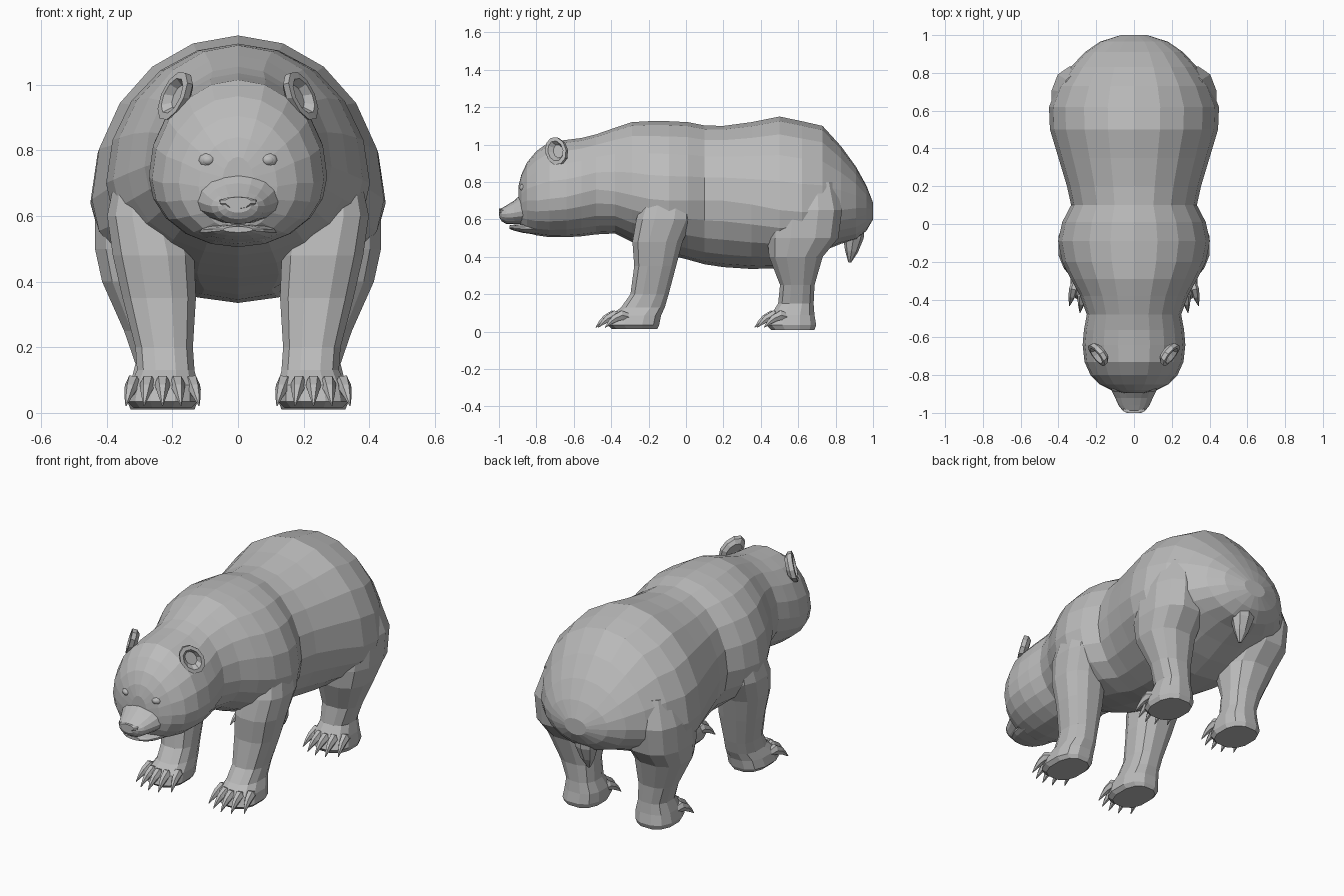
import bpy, bmesh, math
from mathutils import Vector

if "Cube" in bpy.data.objects:
    bpy.data.objects.remove(bpy.data.objects["Cube"])

fur = bpy.data.materials.new("grey_fur")
fur.diffuse_color = (0.5, 0.5, 0.5, 1)
fur.use_nodes = True
fur.node_tree.nodes["Principled BSDF"].inputs["Base Color"].default_value = fur.diffuse_color


def loft(name, rings, smooth=False):
    """Skin a list of equal-length point rings and cap both ends."""
    bm = bmesh.new()
    vs = [[bm.verts.new(p) for p in r] for r in rings]
    n = len(vs[0])
    for a, b in zip(vs, vs[1:]):
        for i in range(n):
            j = (i + 1) % n
            bm.faces.new((a[i], a[j], b[j], b[i]))
    bm.faces.new(vs[0])
    bm.faces.new(vs[-1])
    bmesh.ops.recalc_face_normals(bm, faces=bm.faces)
    if bm.calc_volume(signed=True) < 0:
        bmesh.ops.reverse_faces(bm, faces=bm.faces)
    me = bpy.data.meshes.new(name)
    bm.to_mesh(me)
    bm.free()
    me.materials.append(fur)
    for p in me.polygons:
        p.use_smooth = smooth
    ob = bpy.data.objects.new(name, me)
    bpy.context.collection.objects.link(ob)
    return ob


def section(y, top, mid, bot, hw, n):
    """Upright ring at y: half ellipse above mid, half ellipse below."""
    pts = []
    for i in range(n):
        a = 2 * math.pi * i / n
        c = math.cos(a)
        pts.append((hw * math.sin(a), y, mid + c * ((top - mid) if c > 0 else (mid - bot))))
    return pts


def leg_ring(s, z, y0, y1, x0, x1, n=12):
    """Level ring with softly squared corners."""
    def sq(t):
        return math.copysign(abs(t) ** 0.8, t)
    pts = []
    for i in range(n):
        a = 2 * math.pi * (i + 0.5) / n
        pts.append((s * ((x0 + x1) / 2 + (x1 - x0) / 2 * sq(math.cos(a))),
                    (y0 + y1) / 2 + (y1 - y0) / 2 * sq(math.sin(a)), z))
    return pts


def tube(name, pts, radii, n=6, flat=1.0):
    """Tapered tube along a path; flat scales its sideways width."""
    rings = []
    for k, (p, r) in enumerate(zip(pts, radii)):
        d = (Vector(pts[min(k + 1, len(pts) - 1)]) - Vector(pts[max(k - 1, 0)])).normalized()
        v = d.cross(Vector((1, 0, 0))).normalized()
        u = v.cross(d)
        rings.append([Vector(p) + r * (flat * math.cos(t) * u + math.sin(t) * v)
                      for t in (2 * math.pi * i / n for i in range(n))])
    return loft(name, rings)


def fuse(target, part):
    """Fuse a part into the skin; leave it as its own part if that fails."""
    m = target.modifiers.new("fuse", 'BOOLEAN')
    m.operation, m.solver, m.object = 'UNION', 'EXACT', part
    bpy.context.view_layer.update()
    dg = bpy.context.evaluated_depsgraph_get()
    me = bpy.data.meshes.new_from_object(target.evaluated_get(dg))
    target.modifiers.clear()
    if len(me.polygons) > len(target.data.polygons) * 0.85:
        target.data = me
        bpy.data.objects.remove(part)


# Head, neck, trunk and rump: y, top, mid, bottom, half width
TRUNK = [
    (-.895, .78, .69, .60, .05), (-.88, .84, .69, .555, .12), (-.85, .905, .70, .53, .18),
    (-.80, .965, .70, .515, .23), (-.73, 1.015, .71, .505, .262), (-.64, 1.025, .72, .505, .272),
    (-.56, 1.035, .74, .51, .265), (-.48, 1.055, .76, .52, .25), (-.38, 1.09, .75, .525, .285),
    (-.29, 1.12, .73, .48, .335), (-.20, 1.125, .71, .445, .38), (-.09, 1.125, .70, .41, .402),
    (.01, 1.12, .70, .385, .38), (.10, 1.102, .70, .36, .333), (.20, 1.10, .70, .345, .355),
    (.35, 1.12, .68, .335, .40), (.50, 1.15, .65, .34, .445), (.62, 1.125, .64, .38, .45),
    (.73, 1.10, .64, .43, .405), (.83, .99, .65, .47, .335), (.91, .88, .66, .49, .26),
    (.965, .78, .66, .54, .18), (1.0, .69, .65, .60, .07)]
body = loft("body", [section(*r, 20) for r in TRUNK])

# Muzzle and lower jaw
MUZZLE = [(-.78, .80, .66, .58, .15), (-.87, .745, .645, .575, .125), (-.92, .70, .635, .575, .10),
          (-.96, .675, .63, .575, .082), (-.985, .66, .63, .59, .062), (-.997, .648, .632, .61, .04)]
JAW = [(-.78, .60, .56, .515, .13), (-.87, .575, .555, .528, .105),
       (-.92, .572, .556, .54, .08), (-.945, .568, .558, .55, .045)]
parts = [loft("muzzle", [section(*r, 16) for r in MUZZLE]),
         loft("jaw", [section(*r, 14) for r in JAW])]

# Legs with paws: z, y range, x range
FRONT = [(.75, -.22, .04, .2, .37), (.6, -.27, .04, .16, .402), (.48, -.29, -.015, .13, .385),
         (.35, -.28, -.05, .125, .355), (.2, -.30, -.09, .135, .315), (.13, -.35, -.11, .13, .31),
         (.085, -.41, -.13, .12, .33), (.035, -.425, -.14, .12, .34), (.015, -.40, -.15, .14, .32)]
REAR = [(.8, .5, .8, .2, .38), (.65, .44, .84, .14, .44), (.5, .43, .82, .13, .44),
        (.4, .44, .735, .13, .418), (.25, .50, .69, .14, .35), (.15, .49, .685, .14, .315),
        (.09, .45, .69, .12, .33), (.035, .425, .70, .12, .34), (.01, .45, .69, .13, .33)]
for s, side in ((-1, "left"), (1, "right")):
    for label, table in (("front", FRONT), ("rear", REAR)):
        parts.append(loft(f"{label}_{side}_leg", [leg_ring(s, *r) for r in table]))

# Tail hanging under the rump
parts.append(tube("tail", [(0, .89, .60), (0, .895, .50), (0, .885, .43), (0, .875, .37)],
                  [.07, .055, .035, .008], 8, 1.2))
for p in parts:
    fuse(body, p)

# Nose pad
loft("nose", [section(y, .658, .645, .622, w, 10)
              for y, w in ((-.96, .06), (-.992, .058), (-1.0, .04))])

for s, side in ((-1, "left"), (1, "right")):
    # Toes and curved claws fanned across each paw
    for label, yf in (("front", -.405), ("rear", .445)):
        for k in range(5):
            f = (k - 2) / 2
            x, y = s * .23 + .092 * f, yf + .05 * f * f
            dx = .25 * f
            path = [(x + dx * d, y - d, z) for d, z in
                    ((-.06, .075), (-.01, .088), (.025, .07), (.05, .05), (.078, .022))]
            tube(f"{label}_{side}_claw", path, [.02, .029, .022, .014, .002], 6, .85)

    # Cupped ear: back, rim, inner rim and hollow
    c = Vector((s * .19, -.69, .965))
    u = Vector((s * .60, .80, -.25)).normalized()
    v = Vector((s * -.25, .1, 1)).normalized()
    nrm = Vector((s * .78, -.6, .1)).normalized()
    ear = []
    for size, depth in ((.045, -.03), (.068, -.012), (.072, .012), (.052, .014), (.034, -.012)):
        ear.append([c + nrm * depth + size * (math.cos(t) * u + 1.05 * math.sin(t) * v)
                    for t in (math.pi * (i + .5) / 5 for i in range(10))])
    loft(f"{side}_ear", ear)

    # Eyeball and lid ring
    for part, r, y in (("eye", .021, -.876), ("eyelid", .029, -.868)):
        rings = [[(s * .092 + r * math.sin(a) * math.cos(t), y - r * .7 * math.cos(a),
                   .77 + r * .8 * math.sin(a) * math.sin(t))
                  for t in (2 * math.pi * i / 10 for i in range(10))]
                 for a in (.2, .65, 1.1, 1.57, 2.2)]
        loft(f"{side}_{part}", rings, True)
